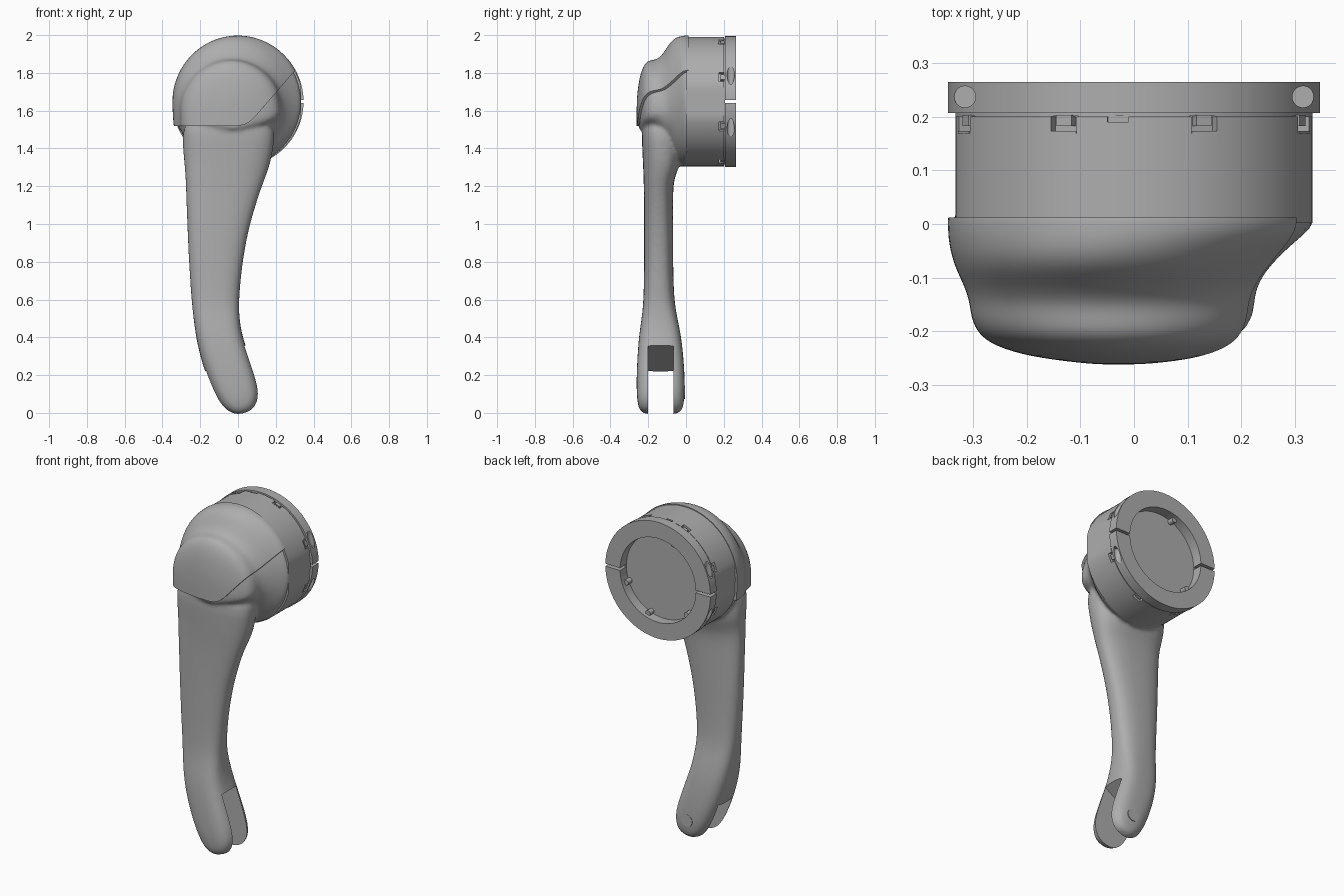
import bpy, bmesh
from math import cos, sin, pi, radians
from mathutils import Matrix, Vector

if "Cube" in bpy.data.objects:
    bpy.data.objects.remove(bpy.data.objects["Cube"])

HUB_Z = 1.648

grey = bpy.data.materials.new("satin_grey")
grey.use_nodes = True
grey.diffuse_color = (0.42, 0.42, 0.42, 1)
grey.node_tree.nodes["Principled BSDF"].inputs["Base Color"].default_value = (0.42, 0.42, 0.42, 1)


def make(name, bm):
    bmesh.ops.recalc_face_normals(bm, faces=bm.faces)
    mesh = bpy.data.meshes.new(name)
    bm.to_mesh(mesh)
    bm.free()
    ob = bpy.data.objects.new(name, mesh)
    bpy.context.collection.objects.link(ob)
    return ob


def boolean(ob, cutter, operation):
    cutter.hide_render = True
    mod = ob.modifiers.new("cut", "BOOLEAN")
    mod.operation, mod.object, mod.solver = operation, cutter, "EXACT"


def finish(ob, angle, *cutters):
    """Bake the modifiers, drop the cutters, colour and shade."""
    bpy.context.view_layer.update()
    graph = bpy.context.evaluated_depsgraph_get()
    mesh = bpy.data.meshes.new_from_object(ob.evaluated_get(graph))
    ob.modifiers.clear()
    ob.data = mesh
    for cutter in cutters:
        bpy.data.objects.remove(cutter)
    mesh.materials.clear()
    mesh.materials.append(grey)
    bpy.ops.object.select_all(action="DESELECT")
    ob.select_set(True)
    bpy.context.view_layer.objects.active = ob
    bpy.ops.object.shade_smooth_by_angle(angle=radians(angle))


def loft(bm, rings):
    loops = [[bm.verts.new(p) for p in ring] for ring in rings]
    n = len(loops[0])
    for a, b in zip(loops, loops[1:]):
        for i in range(n):
            j = (i + 1) % n
            bm.faces.new((a[i], a[j], b[j], b[i]))
    bm.faces.new(loops[0])
    bm.faces.new(loops[-1][::-1])


def oval(power, n=32):
    def bend(v):
        return abs(v) ** (2 / power) * (1 if v >= 0 else -1)
    return [(bend(cos(2 * pi * i / n)), bend(sin(2 * pi * i / n))) for i in range(n)]


def box(bm, size, matrix):
    bmesh.ops.create_cube(bm, size=1, matrix=matrix @ Matrix.Diagonal((*size, 1)))


def around_hub(angle, y, radius):
    return (Matrix.Translation((0, 0, HUB_Z)) @ Matrix.Rotation(radians(angle), 4, "Y")
            @ Matrix.Translation((0, y, radius)))


# Stepped dome sections: y, left edge, right edge, top
DOME = [(0.06, -.349, .351, 2.0), (0.0, -.349, .35, 2.0), (-.025, -.348, .334, 1.998),
        (-.055, -.343, .298, 1.988), (-.085, -.333, .268, 1.963), (-.115, -.318, .245, 1.912),
        (-.145, -.308, .236, 1.877), (-.175, -.305, .236, 1.87), (-.205, -.292, .222, 1.864),
        (-.228, -.26, .192, 1.835), (-.247, -.195, .13, 1.775), (-.258, -.11, .06, 1.69),
        (-.262, -.06, .0, 1.63)]


def dome(bm, inset, bottom, slope):
    rings = []
    for y, left, right, top in DOME:
        mid, half = (left + right) / 2, (right - left) / 2 - inset
        zc = HUB_Z + 0.3 * min(y, 0)
        up = top - inset - zc
        down = zc - min(bottom + slope * max(0, -y - .05), 1.5)
        rings.append([(mid + half * c, y + (inset if y < 0 else 0), zc + s * (up if s > 0 else down))
                      for c, s in oval(2)])
    loft(bm, rings)


# Arm sections: centre x, centre z, half width, front y, back y
ARM = [(-.04, 1.6, .252, -.24, -.02), (-.054, 1.4, .241, -.232, -.02), (-.062, 1.32, .227, -.228, -.03),
       (-.073, 1.25, .21, -.225, -.062), (-.084, 1.17, .194, -.223, -.069),
       (-.106, 1.0, .165, -.222, -.068), (-.119, .8, .142, -.222, -.068), (-.121, .6, .126, -.224, -.064),
       (-.114, .5, .121, -.235, -.045), (-.1, .4, .121, -.25, -.025), (-.072, .3, .124, -.257, -.014),
       (-.037, .2, .123, -.262, -.007), (-.002, .11, .117, -.262, -.006), (.02, .052, .1, -.257, -.011),
       (.031, .015, .068, -.245, -.022), (.037, -.003, .027, -.22, -.048)]

bm = bmesh.new()
rings = []
for i, (x, z, half, front, back) in enumerate(ARM):
    a, b = ARM[max(i - 1, 0)], ARM[min(i + 1, len(ARM) - 1)]
    along = Vector((b[0] - a[0], 0, b[1] - a[1])).normalized()
    if i == 0:
        along = Vector((0, 0, -1))
    side = Vector((-along.z, 0, along.x))
    rings.append([Vector((x, (front + back) / 2, z)) + side * half * c
                  + Vector((0, (back - front) / 2 * s, 0)) for c, s in oval(2.6 if z > .55 else 3.2)])
loft(bm, rings)
dome(bm, 0.01, 1.302, 1.5)
arm = make("lever_arm", bm)
arm.modifiers.new("round", "SUBSURF").levels = 2
remesh = arm.modifiers.new("blend", "REMESH")
remesh.mode, remesh.voxel_size = "VOXEL", 0.01
smooth = arm.modifiers.new("fillet", "SMOOTH")
smooth.factor, smooth.iterations = 0.5, 10

# Fork slot at the lower end
bm = bmesh.new()
tilt = radians(33)
place = Vector((-.065 + .3 * sin(tilt), -.1325, .29 - .3 * cos(tilt)))
box(bm, (.8, .135, .6), Matrix.Translation(place) @ Matrix.Rotation(-tilt, 4, "Y"))
slot = make("slot_cutter", bm)
boolean(arm, slot, "DIFFERENCE")
finish(arm, 40, slot)

# Cover shell trimmed by a slanted lower edge
bm = bmesh.new()
dome(bm, 0, 1.0, 0)
cover = make("head_cover", bm)
cover.modifiers.new("round", "SUBSURF").levels = 2
bm = bmesh.new()
edge = [(-.5, 1.52), (0, 1.52), (.03, 1.525), (.06, 1.54), (.09, 1.567), (.315, 1.828),
        (.5, 2.04), (.5, 2.2), (-.5, 2.2)]
loft(bm, [[(x, y, z) for x, z in edge] for y in (-.5, .012)])
trim = make("cover_trim", bm)
boolean(cover, trim, "INTERSECT")
finish(cover, 40, trim)

# Round hub with rear flange and recess: radius, y
PROFILE = [(.02, .002), (.343, .002), (.343, .2), (.333, .2), (.333, .207), (.347, .207),
           (.347, .265), (.25, .265), (.25, .205), (.02, .205)]
bm = bmesh.new()
loft(bm, [[(r * c, y, HUB_Z + r * s) for c, s in oval(2, 96)] for r, y in PROFILE])
for v in bm.verts:
    if v.co.y < .206:
        v.co.x = max(-.333, min(.333, v.co.x))
hub = make("hub", bm)

# Clip notches, flange slits and screw holes
bm = bmesh.new()
CLIPS = [22.5 + 45 * i for i in range(8)]
for angle in CLIPS:
    box(bm, (.052, .03, .05), around_hub(angle, .186, .345))
box(bm, (.04, .012, .03), around_hub(-5, .196, .345))
for side in (-1, 1):
    box(bm, (.16, .075, .015), Matrix.Translation((side * .31, .2445, HUB_Z)))
    for up in (-1, 1):
        bmesh.ops.create_cone(bm, cap_ends=True, segments=24, radius1=.02, radius2=.02, depth=.3,
                              matrix=Matrix.Translation((side * .315, .237, HUB_Z + up * .24)))
cuts = make("hub_cutter", bm)
boolean(hub, cuts, "DIFFERENCE")
finish(hub, 30, cuts)

# Small tabs sitting in the notches
bm = bmesh.new()
for angle in CLIPS:
    box(bm, (.03, .02, .03), around_hub(angle, .193, .325))
    box(bm, (.052, .005, .03), around_hub(angle, .171, .329))
finish(make("clip_tabs", bm), 30)

# Pegs inside the rear recess
bm = bmesh.new()
for angle in (110, 160, 225, 340):
    bmesh.ops.create_cone(bm, cap_ends=True, segments=20, radius1=.016, radius2=.016, depth=.04,
                          matrix=around_hub(angle, .222, .242) @ Matrix.Rotation(pi / 2, 4, "X"))
finish(make("recess_pegs", bm), 30)

# Pin end on the rear prong
bm = bmesh.new()
bmesh.ops.create_cone(bm, cap_ends=True, segments=32, radius1=.036, radius2=.036, depth=.03,
                      matrix=Matrix.Translation((0, -.021, .11)) @ Matrix.Rotation(pi / 2, 4, "X"))
finish(make("fork_pin", bm), 30)
